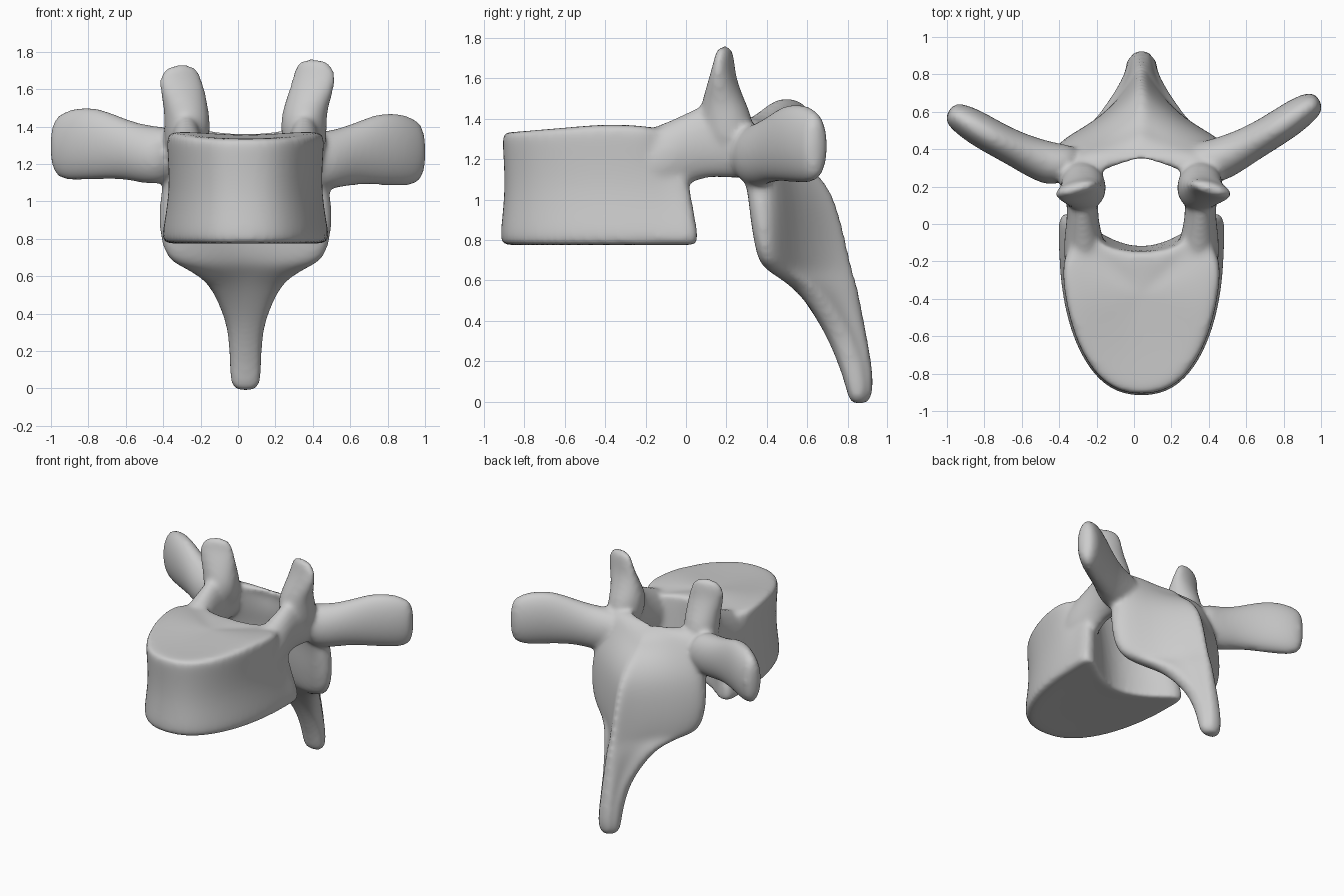
import bpy, bmesh, math
from mathutils import Vector

if "Cube" in bpy.data.objects:
    bpy.data.objects.remove(bpy.data.objects["Cube"])

CX = 0.04   # the bone's own midline sits slightly off x = 0
parts = []


def loft(name, rings):
    """Skin a list of equal-length point rings and close both ends."""
    bm = bmesh.new()
    loops = [[bm.verts.new(p) for p in r] for r in rings]
    n = len(loops[0])
    for a, b in zip(loops, loops[1:]):
        for i in range(n):
            bm.faces.new((a[i], a[(i + 1) % n], b[(i + 1) % n], b[i]))
    bm.faces.new(loops[0])
    bm.faces.new(loops[-1])
    bmesh.ops.recalc_face_normals(bm, faces=bm.faces)
    me = bpy.data.meshes.new(name)
    bm.to_mesh(me)
    bm.free()
    ob = bpy.data.objects.new(name, me)
    bpy.context.collection.objects.link(ob)
    parts.append(ob)


def tube(name, sections, u, v):
    """Loft ellipses (centre, half size along u, half size along v)."""
    u, v = Vector(u).normalized(), Vector(v).normalized()
    rings = []
    for x, y, z, a, b in sections:
        rings.append([Vector((x, y, z)) + u * a * math.cos(t) + v * b * math.sin(t)
                      for t in [k * math.tau / 12 for k in range(12)]])
    loft(name, rings)


def both_sides(half):
    """Mirror a half outline whose first and last points lie on the midline."""
    return half + [(-p[0], *p[1:]) for p in half[-2:0:-1]]


# Vertebral body: heart-shaped outline with a slight waist
outline = both_sides([(0, -0.92), (0.15, -0.895), (0.275, -0.78), (0.365, -0.6),
                      (0.415, -0.4), (0.435, -0.2), (0.435, -0.05), (0.44, 0.06),
                      (0.34, 0.06), (0.24, -0.05), (0, -0.155)])
rings = []
for z, s, top in [(0.78, 0.6, 0), (0.772, 0.94, 0), (0.785, 1.01, 0), (0.84, 1.025, 0),
                  (1.05, 0.94, 0.3), (1.27, 0.985, 0.8), (1.335, 0.99, 1),
                  (1.35, 0.93, 1), (1.348, 0.6, 1)]:
    ring = []
    for x, y in outline:
        pull = 1 - 0.14 * top if y > -0.1 else 1
        crown = 0.045 * top * max(0, 1 - abs(y + 0.35) / 0.6) - 0.015 * top
        sy = 1 - (1 - s) * 0.55 if s > 0.9 else s
        yy = -0.35 + (y + 0.35) * sy - (0.08 * top if y > -0.06 else 0)
        ring.append((CX + x * s * pull, yy, z + crown))
    rings.append(ring)
loft("vertebral_body", rings)

# Paired pedicles, articular processes and transverse processes
for s, side in ((-1, "left"), (1, "right")):
    tube("pedicle_" + side,
         [(CX + s * x, y, z, a, b) for x, y, z, a, b in [
             (0.30, -0.28, 1.17, 0.11, 0.15), (0.305, -0.12, 1.19, 0.12, 0.19),
             (0.315, 0.00, 1.25, 0.09, 0.185), (0.315, 0.10, 1.295, 0.085, 0.19),
             (0.32, 0.20, 1.30, 0.10, 0.20), (0.33, 0.34, 1.25, 0.11, 0.16)]],
         (1, 0, 0), (0, 0, 1))
    # lopsided tips: the right facet flares further out than the left
    flare = 0.02 if s > 0 else 0
    tip = 0.01 if s > 0 else -0.02
    tube("superior_articular_process_" + side,
         [(CX + s * x, y, z, a, b) for x, y, z, a, b in [
             (0.32, 0.22, 1.22, 0.11, 0.10), (0.31, 0.20, 1.38, 0.13, 0.15),
             (0.315, 0.185, 1.49, 0.125, 0.11), (0.34 + flare, 0.18, 1.61, 0.13, 0.06),
             (0.35 + flare, 0.19, 1.69 + tip, 0.12, 0.042),
             (0.34 + flare, 0.19, 1.755 + tip, 0.08, 0.028)]],
         (s, -0.28, 0), (0.28 * s, 1, 0))
    dy, dz = (0.045, -0.03) if s > 0 else (0, 0)
    tube("transverse_process_" + side,
         [(s * x, y + dy * (x - 0.2) / 0.6, z + dz, a, b) for x, y, z, a, b in [
             (0.32, 0.30, 1.26, 0.13, 0.15), (0.46, 0.325, 1.24, 0.125, 0.165),
             (0.60, 0.385, 1.28, 0.10, 0.165), (0.74, 0.455, 1.31, 0.095, 0.20),
             (0.85, 0.52, 1.31, 0.095, 0.205), (0.94, 0.575, 1.295, 0.08, 0.19),
             (0.995, 0.605, 1.295, 0.05, 0.14)]],
         (s * -0.5, 0.86, 0), (0, 0, 1))

# Laminae, inferior articular processes and spinous process: one tent-shaped loft
# z, half width, front middle y, outer front y, outer back y, ridge y
rings = []
for z, w, yf, yof, yob, yr in [
        (1.41, 0.35, 0.39, 0.22, 0.34, 0.47), (1.33, 0.40, 0.385, 0.21, 0.38, 0.52),
        (1.18, 0.45, 0.38, 0.23, 0.42, 0.62), (1.06, 0.48, 0.40, 0.27, 0.43, 0.745),
        (0.90, 0.495, 0.42, 0.30, 0.43, 0.80), (0.76, 0.475, 0.44, 0.325, 0.43, 0.835),
        (0.68, 0.43, 0.47, 0.35, 0.44, 0.855), (0.64, 0.34, 0.49, 0.40, 0.49, 0.86),
        (0.57, 0.215, 0.54, 0.52, 0.64, 0.87),
        (0.45, 0.15, 0.62, 0.635, 0.73, 0.885), (0.31, 0.095, 0.70, 0.73, 0.83, 0.905),
        (0.12, 0.09, 0.775, 0.80, 0.88, 0.935), (0.02, 0.085, 0.80, 0.815, 0.88, 0.925),
        (-0.012, 0.05, 0.82, 0.83, 0.87, 0.895)]:
    drop = 0.09 if z > 1.3 else 0
    facet = 0.75 if 0.6 < z < 1.0 else 0.5
    rw = min(0.055, 0.6 * w)
    half = [(0, yf, z - drop), (0.5 * w, yf + facet * (yof - yf), z - drop / 2),
            (w * 0.92, yof, z), (w, yob, z),
            (0.5 * w, yob + 0.3 * (yr - yob), z - drop / 2),
            (rw, yr - 0.25 * (yr - yob), z - drop), (0, yr, z - drop)]
    rings.append([(CX + x, y, zz) for x, y, zz in both_sides(half)])
loft("lamina_and_spinous_process", rings)

# Fuse all parts into one continuous smooth bone
for ob in parts:
    ob.select_set(True)
bpy.context.view_layer.objects.active = parts[0]
bpy.ops.object.join()
bone = bpy.context.view_layer.objects.active
bone.name = "vertebra"
sub = bone.modifiers.new("Round", 'SUBSURF')
sub.levels = sub.render_levels = 2
rem = bone.modifiers.new("Fuse", 'REMESH')
rem.mode = 'VOXEL'
rem.voxel_size = 0.016
rem.use_smooth_shade = True
smo = bone.modifiers.new("Blend", 'SMOOTH')
smo.factor = 0.5
smo.iterations = 10
for name in ("Round", "Fuse", "Blend"):
    bpy.ops.object.modifier_apply(modifier=name)
bpy.ops.object.shade_smooth()
